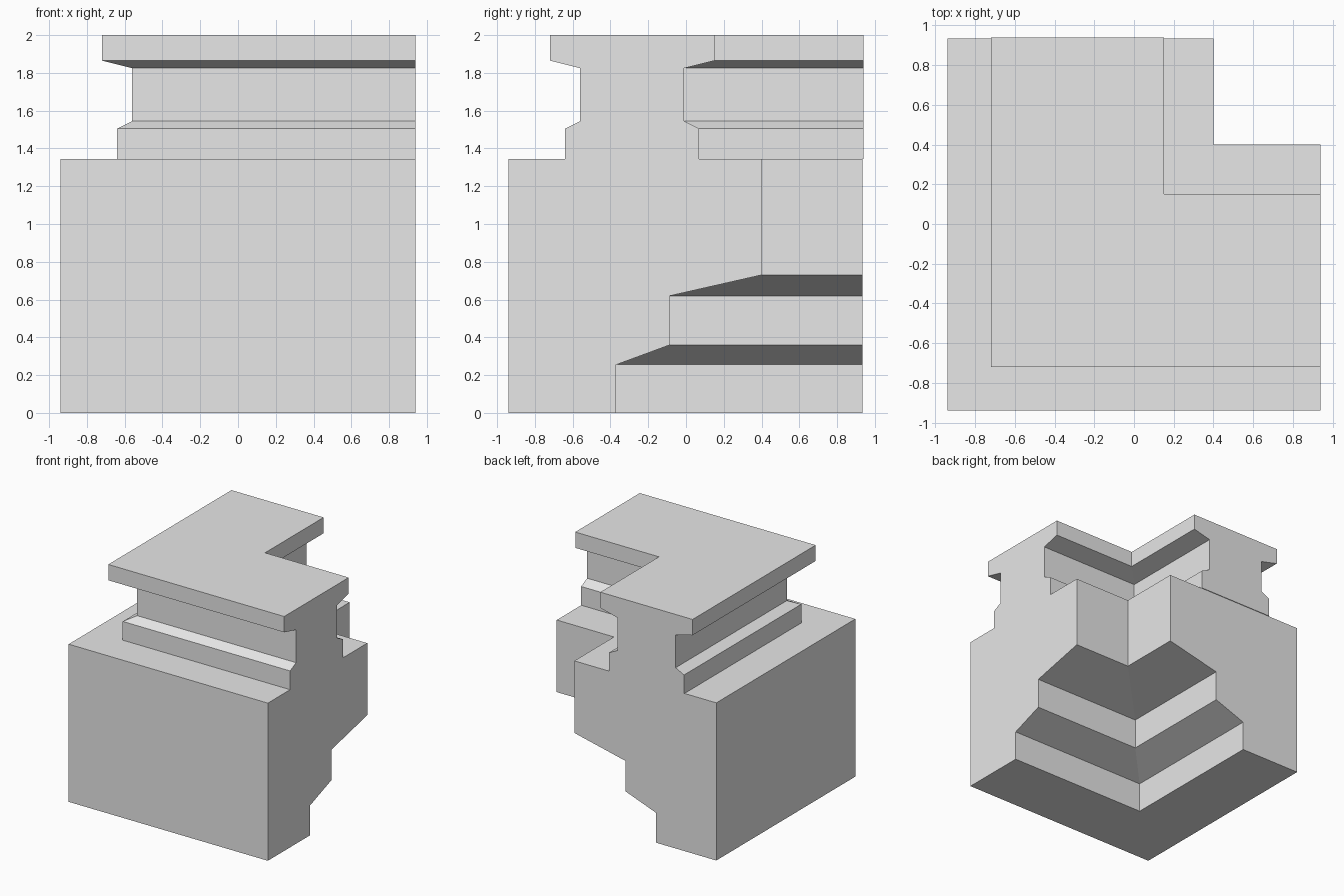
import bpy
import bmesh

# Remove the default cube
cube = bpy.data.objects.get("Cube")
if cube:
    bpy.data.objects.remove(cube, do_unlink=True)

# Stone material
stone = bpy.data.materials.new("grey_stone")
stone.use_nodes = True
grey = (0.8, 0.8, 0.8, 1.0)
stone.diffuse_color = grey
stone.node_tree.nodes["Principled BSDF"].inputs["Base Color"].default_value = grey

END = 0.94


def corner_sweep(name, profile, back_end):
    """Sweep an (offset, height) profile round a mitred right-angle corner."""
    bm = bmesh.new()
    rings = [
        [bm.verts.new((END, p, z)) for p, z in profile],
        [bm.verts.new((p, p, z)) for p, z in profile],
        [bm.verts.new((p, back_end, z)) for p, z in profile],
    ]
    count = len(profile)
    for a, b in zip(rings, rings[1:]):
        for i in range(count):
            j = (i + 1) % count
            bm.faces.new((a[i], a[j], b[j], b[i]))
    bm.faces.new(rings[0])
    bm.faces.new(rings[-1][::-1])
    bmesh.ops.recalc_face_normals(bm, faces=bm.faces)
    mesh = bpy.data.meshes.new(name)
    bm.to_mesh(mesh)
    bm.free()
    mesh.materials.append(stone)
    obj = bpy.data.objects.new(name, mesh)
    bpy.context.collection.objects.link(obj)
    return obj


# Corbelled wall base: plain outside, stepping out on the inside
corner_sweep("wall_base", [
    (-0.94, 0), (-0.94, 1.345), (0.40, 1.345), (0.40, 0.73),
    (-0.085, 0.62), (-0.085, 0.36), (-0.37, 0.255), (-0.37, 0),
], 0.934)

# Parapet: one half of the section, mirrored about its centre line
CENTRE = -0.285
half = [(0.355, 1.345), (0.355, 1.505), (0.275, 1.545),
        (0.275, 1.825), (0.435, 1.865), (0.435, 2.0)]
parapet = [(CENTRE - w, z) for w, z in half]
parapet += [(CENTRE + w, z) for w, z in reversed(half)]
corner_sweep("parapet", parapet, END)
